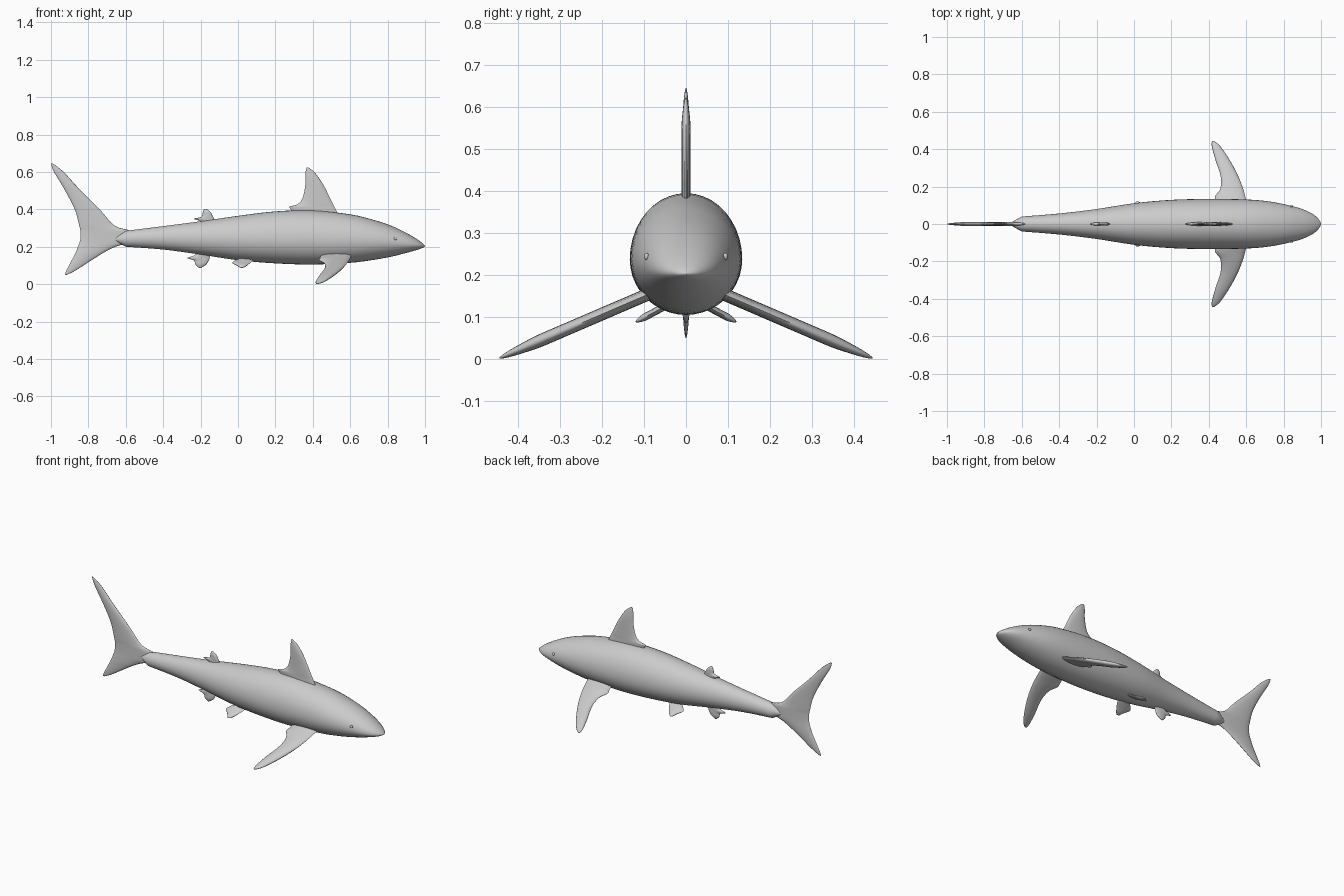
import bpy, bmesh, math

skin = bpy.data.materials.new("grey_skin")
skin.diffuse_color = (0.6, 0.6, 0.6, 1)


def smooth_rows(rows, steps):
    """Catmull-Rom interpolation through rows of numbers."""
    out = []
    for i in range(len(rows) - 1):
        p = [rows[max(0, min(len(rows) - 1, i + k))] for k in (-1, 0, 1, 2)]
        for s in range(steps):
            t = s / steps
            out.append([0.5 * (2 * b + (c - a) * t + (2 * a - 5 * b + 4 * c - d) * t * t
                               + (3 * b - a - 3 * c + d) * t ** 3)
                        for a, b, c, d in zip(*p)])
    return out + [list(rows[-1])]


def loft(name, rings, angle=50):
    """Skin closed rings of points and cap both ends."""
    bm = bmesh.new()
    vs = [[bm.verts.new(p) for p in ring] for ring in rings]
    n = len(vs[0])
    for a, b in zip(vs, vs[1:]):
        for j in range(n):
            bm.faces.new((a[j], a[(j + 1) % n], b[(j + 1) % n], b[j]))
    bm.faces.new(vs[0])
    bm.faces.new(vs[-1])
    bmesh.ops.recalc_face_normals(bm, faces=bm.faces)
    me = bpy.data.meshes.new(name)
    bm.to_mesh(me)
    bm.free()
    return finish(bpy.data.objects.new(name, me), angle, True)


def finish(ob, angle, link=False):
    if link:
        bpy.context.collection.objects.link(ob)
    ob.data.materials.append(skin)
    bpy.ops.object.select_all(action='DESELECT')
    bpy.context.view_layer.objects.active = ob
    ob.select_set(True)
    bpy.ops.object.shade_smooth_by_angle(angle=math.radians(angle))
    return ob


def fin(name, rows, half, place, taper=0.25, ends=(False, True)):
    """Rows are (span, leading x, trailing x); place maps x, thickness, span to a point."""
    rows = smooth_rows(rows, 4)
    lo, hi = rows[0][0], rows[-1][0]
    rings = []
    for s, lead, trail in rows:
        u = (s - lo) / (hi - lo)
        edge = min(1 - u if ends[1] else 1, u if ends[0] else 1)
        h = half * max(0.1, math.sqrt(min(1, edge / taper)))
        h = min(h, max(0.002, abs(lead - trail) * 0.25))
        ring = []
        for k in range(16):
            a = 2 * math.pi * k / 16
            x = (lead + trail) / 2 + (lead - trail) / 2 * math.cos(a)
            ring.append(place(x, h * math.sin(a), s))
        rings.append(ring)
    return loft(name, rings, 60)


def upright(x, t, s):
    return (x, t, s)


# Body: x, half width, bottom z, widest z, top z
body = [(-0.60, 0.040, 0.200, 0.242, 0.285), (-0.40, 0.056, 0.185, 0.246, 0.310),
        (-0.20, 0.080, 0.158, 0.244, 0.336), (0.00, 0.111, 0.128, 0.242, 0.365),
        (0.20, 0.129, 0.111, 0.240, 0.389), (0.40, 0.134, 0.105, 0.238, 0.394),
        (0.60, 0.131, 0.114, 0.235, 0.373), (0.72, 0.121, 0.129, 0.230, 0.345),
        (0.82, 0.102, 0.147, 0.223, 0.312), (0.90, 0.080, 0.167, 0.215, 0.274),
        (0.95, 0.057, 0.181, 0.209, 0.245), (0.98, 0.034, 0.191, 0.206, 0.224),
        (0.995, 0.014, 0.198, 0.204, 0.211), (1.0, 0.002, 0.203, 0.204, 0.205)]
stations = [(-0.665, 0.004, 0.236, 0.240, 0.244)] + smooth_rows(body, 4)
rings = []
for x, w, bot, mid, top in stations:
    ring = []
    for k in range(40):
        a = 2 * math.pi * k / 40
        s = math.sin(a)
        ring.append((x, w * math.cos(a), mid + s * ((top - mid) if s > 0 else (mid - bot))))
    rings.append(ring)
loft("body", rings, 50)

# Upright fins
fin("tail_fin", [(0.050, -0.915, -0.925), (0.072, -0.87, -0.918), (0.12, -0.795, -0.893),
                 (0.17, -0.715, -0.867), (0.20, -0.655, -0.856), (0.22, -0.595, -0.848),
                 (0.25, -0.57, -0.842), (0.285, -0.575, -0.843), (0.313, -0.66, -0.849),
                 (0.40, -0.74, -0.873), (0.51, -0.85, -0.930), (0.60, -0.932, -0.984),
                 (0.645, -0.99, -1.0)], 0.011, upright, 0.2, (True, True))
fin("dorsal_fin", [(0.36, 0.54, 0.30), (0.398, 0.523, 0.283), (0.414, 0.515, 0.275),
                   (0.427, 0.508, 0.318), (0.46, 0.492, 0.345), (0.53, 0.457, 0.360),
                   (0.595, 0.412, 0.361), (0.623, 0.376, 0.367)], 0.011, upright)
fin("rear_dorsal_fin", [(0.32, -0.12, -0.20), (0.338, -0.125, -0.205), (0.350, -0.128, -0.236),
                        (0.360, -0.133, -0.196), (0.385, -0.147, -0.188),
                        (0.403, -0.168, -0.181)], 0.009, upright)
fin("anal_fin", [(0.175, -0.145, -0.22), (0.153, -0.149, -0.235), (0.140, -0.152, -0.272),
                 (0.127, -0.156, -0.236), (0.105, -0.170, -0.228),
                 (0.086, -0.198, -0.208)], 0.009, upright)

# Paired fins and eyes
for side, label in ((-1, "right"), (1, "left")):
    def pectoral(x, t, y):
        return (x, side * (y + 0.4 * t), 0.150 - 0.43 * (y - 0.10) + 0.92 * t)

    def pelvic(x, t, y):
        return (x, side * (y + 0.4 * t), 0.128 - 0.53 * (y - 0.045) + 0.88 * t)

    fin(label + "_pectoral_fin", [(0.07, 0.61, 0.45), (0.125, 0.60, 0.437), (0.15, 0.594, 0.434),
                                  (0.19, 0.583, 0.462), (0.257, 0.557, 0.463), (0.34, 0.513, 0.436),
                                  (0.415, 0.462, 0.416), (0.444, 0.428, 0.417)], 0.015, pectoral)
    fin(label + "_pelvic_fin", [(0.035, 0.085, 0.0), (0.06, 0.073, -0.025), (0.075, 0.064, -0.03),
                                (0.095, 0.05, -0.008), (0.11, 0.038, 0.004),
                                (0.12, 0.026, 0.012)], 0.009, pelvic)
    bpy.ops.mesh.primitive_uv_sphere_add(segments=16, ring_count=10, radius=1,
                                         location=(0.842, side * 0.094, 0.244))
    eye = bpy.context.object
    eye.name = label + "_eye"
    eye.scale = (0.009, 0.006, 0.009)
    finish(eye, 60)
